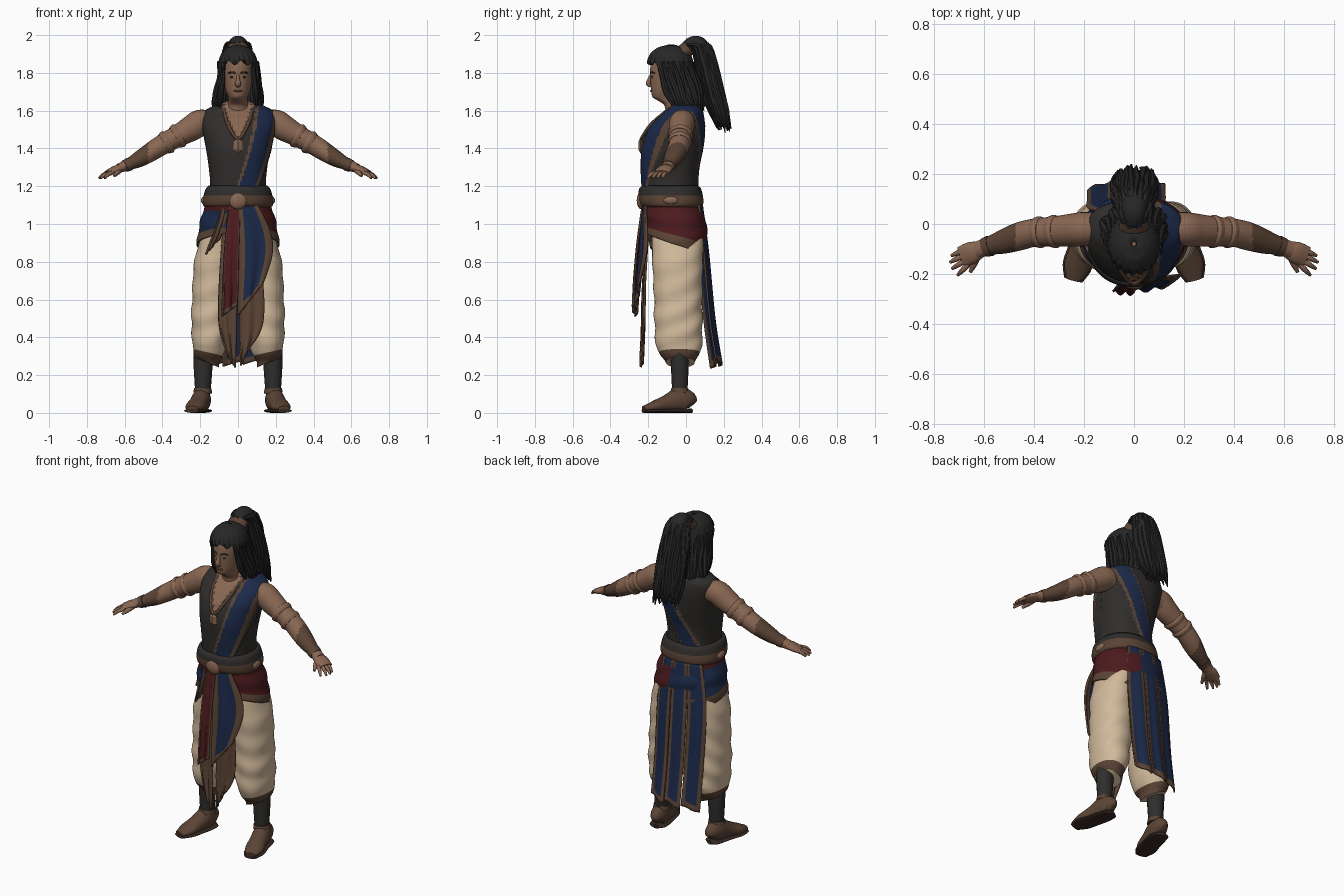
import bpy, bmesh, math, random
from mathutils import Vector

random.seed(4)
if "Cube" in bpy.data.objects:
    bpy.data.objects.remove(bpy.data.objects["Cube"])


def material(name, r, g, b):
    m = bpy.data.materials.new(name)
    m.use_nodes = True
    m.diffuse_color = (r, g, b, 1)
    bsdf = next(n for n in m.node_tree.nodes if n.type == 'BSDF_PRINCIPLED')
    bsdf.inputs["Base Color"].default_value = (r, g, b, 1)
    bsdf.inputs["Roughness"].default_value = 0.8
    return m


SKIN = material("skin", .25, .135, .085)
BROWN = material("brown trim", .105, .058, .036)
CREAM = material("cream cloth", .64, .49, .33)
BLUE = material("navy cloth", .011, .022, .066)
RED = material("maroon cloth", .075, .011, .013)
HAIR = material("black hair", .02, .02, .02)
VEST = material("charcoal cloth", .029, .027, .025)
SOLE = material("dark sole", .04, .022, .017)


def catmull(table, s):
    """Smooth value of a table of equal-length tuples at fractional index s."""
    n = len(table) - 1
    k = min(max(int(s), 0), n - 1)
    t = s - k
    p = [table[min(max(k + d, 0), n)] for d in (-1, 0, 1, 2)]
    return [b + .5 * t * (c - a + t * (2*a - 5*b + 4*c - d + t * (3*(b - c) + d - a)))
            for a, b, c, d in zip(*p)]


def by_z(table, z):
    """Profile row at height z; rows start with z, in rising order."""
    z = min(max(z, table[0][0]), table[-1][0])
    for k in range(len(table) - 1):
        lo, hi = table[k][0], table[k + 1][0]
        if z <= hi:
            return catmull(table, k + (z - lo) / (hi - lo))[1:]


def grid(name, f, nu, nv, mats, rule=None, closed=True, caps=False, thick=0):
    bm = bmesh.new()
    span = nu if closed else nu - 1
    rows = [[bm.verts.new(f(i / span, j / (nv - 1))) for i in range(nu)] for j in range(nv)]
    for j in range(nv - 1):
        for i in range(span):
            k = (i + 1) % nu
            face = bm.faces.new((rows[j][i], rows[j][k], rows[j + 1][k], rows[j + 1][i]))
            if rule:
                face.material_index = rule(face.calc_center_median(), (i + .5) / span, (j + .5) / (nv - 1))
    if caps:
        for row in (rows[0], rows[-1]):
            bm.faces.new(row)
    bmesh.ops.recalc_face_normals(bm, faces=bm.faces)
    me = bpy.data.meshes.new(name)
    bm.to_mesh(me)
    bm.free()
    for m in mats:
        me.materials.append(m)
    me.shade_smooth()
    me.set_sharp_from_angle(angle=math.radians(50))
    ob = bpy.data.objects.new(name, me)
    bpy.context.collection.objects.link(ob)
    if thick:
        mod = ob.modifiers.new("thickness", 'SOLIDIFY')
        mod.thickness, mod.offset = thick, 0
    return ob


def tube(name, pts, mats, rule=None, sides=16, rows=20, ref=(0, 0, 1)):
    """Sweep an ellipse along points of (x, y, z, side radius, up radius)."""
    n = len(pts) - 1

    def f(u, v):
        x, y, z, ra, rb = catmull(pts, v * n)
        a = Vector(catmull(pts, max(v - .02, 0) * n)[:3])
        b = Vector(catmull(pts, min(v + .02, 1) * n)[:3])
        d = (b - a).normalized()
        side = d.cross(Vector(ref)).normalized()
        up = side.cross(d)
        w = u * math.tau
        return Vector((x, y, z)) + side * ra * math.cos(w) + up * rb * math.sin(w)
    return grid(name, f, sides, rows, mats, rule, caps=True)


def ellipsoid(name, loc, size, mat, seg=24, rings=12):
    bpy.ops.mesh.primitive_uv_sphere_add(segments=seg, ring_count=rings, location=loc)
    ob = bpy.context.object
    ob.name, ob.scale = name, size
    ob.data.materials.append(mat)
    if seg > 4:
        ob.data.shade_smooth()


def ring(table, a, z, off=0, power=1.0):
    """Point on an elliptical profile; a = 0 is the front."""
    cx, cy, rx, ry = by_z(table, z)
    s, c = math.sin(a), math.cos(a)
    s, c = (math.copysign(abs(q) ** power, q) for q in (s, c))
    return Vector((cx + max(rx + off, .003) * s, cy - max(ry + off, .003) * c, z))


# Torso with painted sash, open neck and trim
BODY = [(.82, 0, -.05, .215, .15), (1, 0, -.055, .192, .152), (1.1, 0, -.075, .165, .145),
        (1.2, 0, -.085, .148, .142), (1.3, 0, -.085, .155, .148), (1.4, 0, -.075, .17, .158),
        (1.5, 0, -.055, .188, .15), (1.56, 0, -.03, .195, .125), (1.6, 0, -.01, .178, .1),
        (1.625, 0, -.005, .13, .08), (1.65, 0, -.03, .06, .06)]


def vest_rule(c, u=0, v=0):
    front = c.y < by_z(BODY, c.z)[1]
    k = max(0, (1.61 - c.z) / .41)
    d = abs(c.x - (.15 - .1 * k ** 1.5 if front else .15 - .21 * k))
    if d < .058:
        return 1 if d < .042 else 2
    opening = (c.z - 1.44) * .42
    if c.z > 1.635 or (front and abs(c.x) < opening):
        return 3
    return 2 if front and opening > 0 and abs(c.x) < opening + .014 else 0


def torso(u, v):
    a, z = u * math.tau, 1.08 + .57 * v
    p = ring(BODY, a, z, 0, .88)
    return ring(BODY, a, z, .009, .88) if vest_rule(p) in (1, 2) else p


grid("torso_vest", torso, 120, 80, [VEST, BLUE, BROWN, SKIN], vest_rule, caps=True)

# Belt and buckle
grid("belt", lambda u, v: ring(BODY, u * math.tau, 1.09 + .11 * v, .004 + .02 * math.sin(math.pi * v) ** .4, .9),
     72, 10, [BROWN, VEST], lambda c, u, v: int(c.z > 1.155), thick=.008)
ellipsoid("belt_buckle", (0, -.235, 1.125), (.048, .026, .048), SKIN)
for s in (-1, 1):
    ellipsoid("belt_stud", (s * .178, -.08, 1.125), (.018, .04, .022), SKIN)


# Hip wrap: maroon on one hip, navy on the other, brown hem
def wrap(u, v):
    a = u * math.tau
    bottom = .89 + .06 * math.cos(a)
    z = bottom + (1.11 - bottom) * v
    return ring(BODY, a, z, .008 + .003 * math.sin(60 * z + 3 * math.sin(a)), .9)


def wrap_rule(c, u, v):
    if v < .2:
        return 2
    return 0 if c.x > .04 or c.z > 1.07 else 1


grid("hip_wrap", wrap, 80, 24, [RED, BLUE, BROWN], wrap_rule, thick=.008)


# Hanging cloth panels: rows of (z, left x, right x, y)
def panel(name, rows, mat, slant=0, bend=0, trim=.15, folds=2):
    n = len(rows) - 1

    def f(u, v):
        z, x0, x1, y = catmull(rows, v * n)
        x = x0 + (x1 - x0) * u
        wave = .008 * math.sin(u * math.tau * folds) * v
        return Vector((x, y + bend * x * x + wave, z + slant * (u - .5) * v * v))
    return grid(name, f, 25, 30, [mat, BROWN],
                lambda c, u, v: int(u < trim or u > 1 - trim or v > .92), closed=False, thick=.01)


panel("front_tail_left", [(1, .0, .08, -.2), (.7, .01, .13, -.225), (.45, .01, .13, -.23), (.3, .015, .06, -.235)],
      BROWN, .1, .6)
panel("front_tail_right", [(1, -.08, 0, -.2), (.7, -.1, -.005, -.225), (.45, -.1, -.01, -.23), (.27, -.05, -.015, -.235)],
      BROWN, -.06, .6)
panel("navy_front_drape", [(1.11, .0, .1, -.225), (.95, 0, .17, -.24), (.8, 0, .18, -.25), (.6, 0, .13, -.265)],
      BLUE, .17, 1.2, .2)
panel("maroon_front_sash", [(1.1, -.045, .012, -.23), (.9, -.07, .005, -.255), (.7, -.08, 0, -.27), (.54, -.085, -.005, -.275)],
      RED, .06, .6, .1)
panel("right_front_border", [(1.1, -.08, -.05, -.218), (.98, -.12, -.07, -.205), (.88, -.17, -.1, -.18)], BROWN, .08, .2)
for i, name in enumerate(("right", "middle", "left")):
    x = -.185 + i * .105
    panel("back_drape_" + name, [(1.1, x * .8, x * .8 + .085, .085), (.85, x, x + .1, .118),
                                 (.5, x, x + .1, .15), (.25 + .01 * i, x, x + .1, .185)], BLUE, .03, -1.6, .17, 1)

# Upper chest jewellery
tube("necklace", [(-.075, -.09, 1.61, .008, .008), (-.055, -.185, 1.53, .008, .008), (0, -.238, 1.45, .008, .008),
                  (.055, -.185, 1.53, .008, .008), (.075, -.09, 1.61, .008, .008)], [BROWN], sides=8, rows=40, ref=(0, 1, .3))
ellipsoid("pendant", (0, -.24, 1.415), (.03, .014, .042), SKIN, 4, 2)

# Legs and arms, mirrored
LEG = [(.265, .155, -.03, .055, .075), (.31, .155, -.035, .078, .105), (.36, .15, -.037, .09, .122),
       (.46, .145, -.04, .102, .127), (.6, .135, -.042, .108, .127), (.8, .125, -.045, .107, .133),
       (.92, .105, -.045, .095, .135), (1.02, .09, -.05, .08, .125)]
ARM = [(.15, -.015, 1.535, .06, .062), (.2, -.02, 1.535, .068, .07), (.25, -.025, 1.505, .066, .068),
       (.32, -.03, 1.465, .06, .058), (.4, -.035, 1.42, .056, .054), (.46, -.05, 1.382, .056, .05),
       (.52, -.07, 1.345, .049, .043), (.58, -.088, 1.315, .037, .031), (.63, -.105, 1.295, .034, .025)]
FOOT = [(.183, .032, .04, .015, .025), (.186, .015, .058, .04, .055), (.193, -.035, .068, .049, .066),
        (.208, -.1, .05, .05, .047), (.228, -.17, .033, .052, .03), (.243, -.225, .023, .03, .014)]

for s, side in ((1, "left_"), (-1, "right_")):
    def flip(pts):
        return [(s * p[0],) + tuple(p[1:]) for p in pts]

    def trouser(u, v):
        a, z = u * math.tau, .265 + .755 * v
        fold = .0055 * math.sin(46 * z + 3.5 * math.cos(a - .7)) * min(1, 4 * v) * (1 - v)
        p = ring(LEG, a, z + .025 * math.sin(a) * (1 - v) ** 4, fold, .92)
        p.x *= s
        return p
    grid(side + "trouser", trouser, 64, 70, [CREAM, BROWN], lambda c, u, v: int(v < .07), caps=True)
    tube(side + "stocking", flip([(.185, -.035, .36, .05, .05), (.185, -.033, .25, .05, .047),
                                  (.186, -.033, .1, .04, .04)]), [VEST], ref=(0, 1, 0))
    tube(side + "shoe", flip(FOOT), [BROWN], sides=24, rows=24)
    tube(side + "sole", flip([(p[0], p[1], .011, p[3] + .007, .011) for p in FOOT]), [SOLE], sides=24, rows=24)
    tube(side + "ankle_cuff", flip([(.186, -.033, .13, .046, .046), (.187, -.033, .105, .05, .05)]), [BROWN], rows=4, ref=(0, 1, 0))

    tube(side + "arm", flip(ARM), [SKIN, BROWN], lambda c, u, v: int(.475 < abs(c.x) < .595), sides=28, rows=50)
    for k, (x, z, y, r) in enumerate(((.305, 1.474, -.029, .067), (.365, 1.44, -.032, .064))):
        tube(side + "arm_band_%d" % (k + 1), flip([(x, y, z, r - .006, r - .006), (x + .012, y - .001, z - .007, r, r),
                                                   (x + .03, y - .003, z - .017, r - .006, r - .008)]), [SKIN], sides=28, rows=8)
    tube(side + "wrist_cuff", flip([(.575, -.087, 1.317, .042, .036), (.6, -.095, 1.306, .038, .032)]), [BROWN], rows=4)
    tube(side + "palm", flip([(.61, -.1, 1.3, .032, .022), (.65, -.115, 1.287, .044, .021), (.69, -.132, 1.27, .042, .014)]), [SKIN])
    for i in range(4):
        y, reach = -.105 - .019 * i, (.048, .06, .058, .042)[i]
        tube(side + "finger_%d" % (i + 1), flip([(.68 - .006 * i, y, 1.273, .011, .011),
             (.68 - .006 * i + reach * .6, y - .012 - .004 * i, 1.262, .0105, .0105),
             (.682 - .006 * i + reach, y - .022 - .007 * i, 1.242, .006, .006)]), [SKIN], sides=10, rows=10)
    tube(side + "thumb", flip([(.625, -.125, 1.285, .015, .014), (.64, -.16, 1.27, .013, .013),
                               (.655, -.192, 1.255, .007, .007)]), [SKIN], sides=10, rows=10)
    ellipsoid(side + "eye", (s * .03, -.18, 1.778), (.014, .004, .005), HAIR)
    tube(side + "eyebrow", flip([(.012, -.188, 1.797, .003, .004), (.03, -.184, 1.804, .004, .005),
                                 (.052, -.166, 1.798, .003, .003)]), [HAIR], sides=8, rows=8)

# Head
HEAD = [(1.57, 0, -.045, .065, .062), (1.63, 0, -.055, .056, .06), (1.655, 0, -.08, .05, .07),
        (1.67, 0, -.1, .05, .077), (1.7, 0, -.094, .064, .09), (1.75, 0, -.09, .073, .098),
        (1.82, 0, -.086, .078, .104), (1.88, 0, -.085, .07, .09), (1.92, 0, -.085, .03, .04)]
grid("head", lambda u, v: ring(HEAD, u * math.tau, 1.57 + .35 * v), 48, 40, [SKIN], caps=True)
tube("nose", [(0, -.182, 1.795, .007, .006), (0, -.194, 1.765, .01, .01), (0, -.2, 1.742, .016, .012),
              (0, -.185, 1.728, .012, .006)], [SKIN], ref=(0, 1, 0), rows=14)
ellipsoid("lips", (0, -.183, 1.705), (.023, .007, .006), BROWN)

# Hair cap with a raised hairline over the face
SCALP = [(1.58, 0, .0, .112, .085), (1.65, 0, -.02, .118, .1), (1.75, 0, -.05, .1, .11),
         (1.85, 0, -.08, .098, .115), (1.9, 0, -.082, .083, .1), (1.93, 0, -.08, .053, .065), (1.945, 0, -.08, .01, .012)]


def scalp(u, v):
    a = u * math.tau
    t = min(1, max(0, (math.cos(a) - .3) / .4))
    bottom = 1.61 + .245 * t * t * (3 - 2 * t) + .012 * math.sin(9 * a)
    z = bottom + (1.945 - bottom) * v
    return ring(SCALP, a, z, .005 * math.sin(20 * a + 25 * z) * (1 - v))


grid("hair_cap", scalp, 120, 40, [HAIR], thick=.012)

# Ponytail: tie, core and loose locks (depth radius, then width radius)
tube("hair_tie", [(0, -.02, 1.9, .045, .062), (0, .015, 1.935, .04, .055)], [BROWN], rows=6, ref=(1, 0, 0))
TAIL = [(0, -.02, 1.9, .03, .045), (0, .025, 1.952, .036, .042), (0, .075, 1.945, .042, .055), (0, .105, 1.86, .04, .072),
        (0, .13, 1.74, .044, .08), (0, .165, 1.61, .045, .078), (0, .2, 1.52, .02, .045)]
tube("ponytail", TAIL, [HAIR], sides=24, rows=40, ref=(1, 0, 0))
for i in range(30):
    w = i / 30 * math.tau + random.uniform(-.1, .1)
    last = random.uniform(.0, .035)
    lock = []
    for k, (x, y, z, depth, width) in enumerate(TAIL[1:]):
        drift = random.uniform(-.008, .008)
        r = (.012, .015, .018, .018, .015, .003)[k]
        grow = 1 if k < 5 else 1.6
        lock.append((width * grow * math.cos(w) + drift, y + depth * grow * math.sin(w) + drift,
                     z - (last if k == 5 else 0), r, r))
    tube("ponytail_lock_%02d" % (i + 1), lock, [HAIR], sides=7, rows=18, ref=(1, 0, 0))

# Wavy locks falling beside the face and over the neck
for i in range(18):
    a = .95 + (math.tau - 1.9) * i / 17
    base = [ring(SCALP, a, z, .004) for z in (1.86, 1.78, 1.7, 1.64, 1.6)]
    lock = [(p.x + random.uniform(-.008, .008), p.y + random.uniform(-.008, .008), p.z, r, r)
            for p, r in zip(base, (.008, .015, .017, .013, .003))]
    tube("side_lock_%02d" % (i + 1), lock, [HAIR], sides=7, rows=16, ref=(0, 1, 0))
